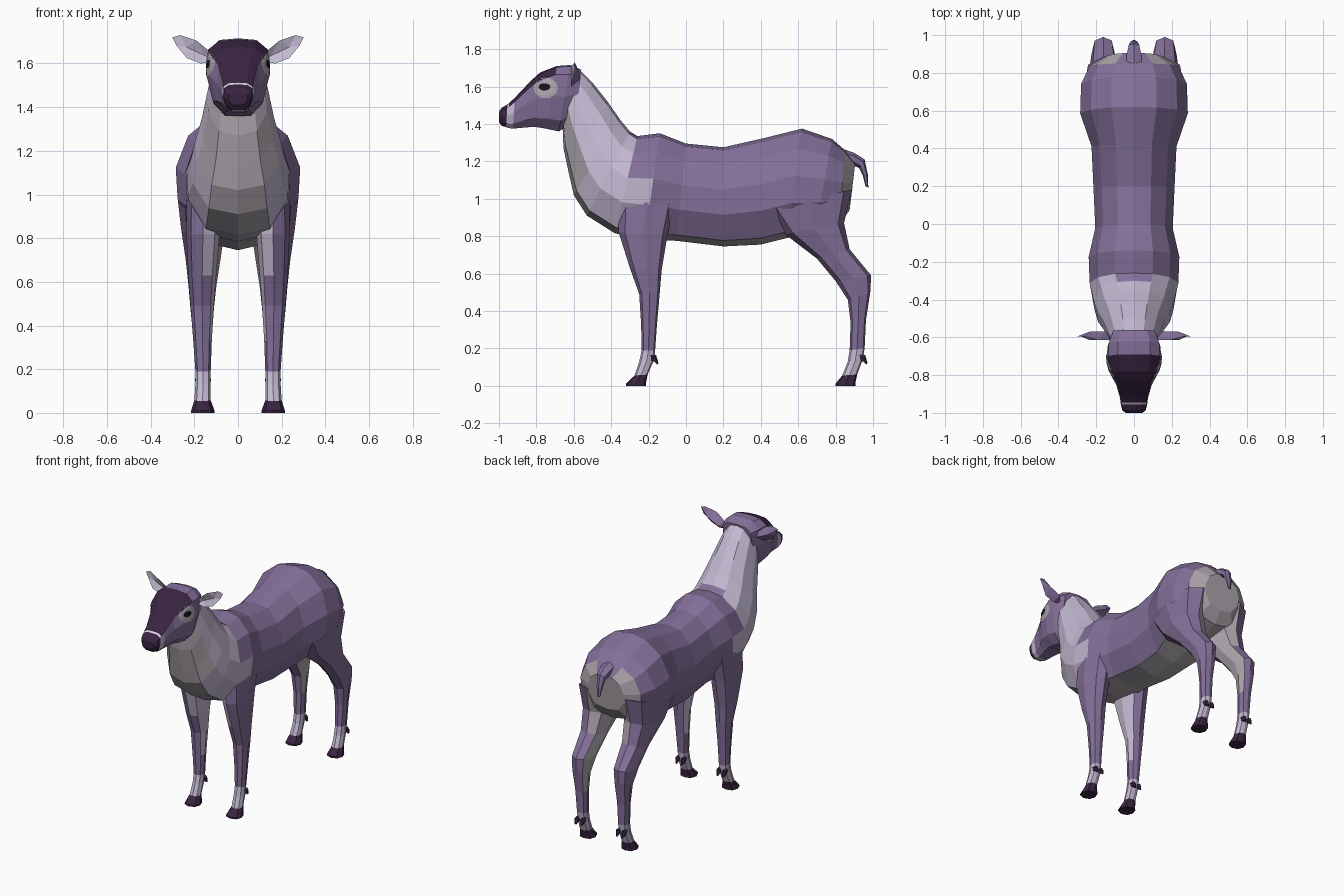
import bpy, bmesh, math
from mathutils import Vector
from mathutils.bvhtree import BVHTree

if "Cube" in bpy.data.objects:
    bpy.data.objects.remove(bpy.data.objects["Cube"])


def material(name, r, g, b):
    m = bpy.data.materials.new(name)
    lin = [((c / 255 + 0.055) / 1.055) ** 2.4 for c in (r, g, b)]
    m.diffuse_color = (*lin, 1)
    m.use_nodes = True
    m.node_tree.nodes["Principled BSDF"].inputs["Base Color"].default_value = m.diffuse_color
    return m


MATS = [material("purple coat", 132, 112, 154), material("pale lavender", 196, 186, 210),
        material("pale grey", 172, 165, 172), material("dark plum", 58, 36, 66),
        material("black", 24, 16, 26), material("nose stripe", 222, 212, 226)]
COAT, LAV, GREY, PLUM, BLACK, WHITE = range(6)


def finish(bm, name, rule):
    bmesh.ops.recalc_face_normals(bm, faces=bm.faces)
    bm.normal_update()
    me = bpy.data.meshes.new(name)
    for m in MATS:
        me.materials.append(m)
    for f in bm.faces:
        f.material_index = rule(f.calc_center_median(), f.normal)
    bm.to_mesh(me)
    bm.free()
    ob = bpy.data.objects.new(name, me)
    bpy.context.collection.objects.link(ob)
    return ob


def loft(name, rings, section, rule):
    """Each ring: (y, z) at one end, (y, z) at the other, centre x, half width."""
    bm = bmesh.new()
    loops = []
    for a, b, cx, w in rings:
        a, b = Vector(a), Vector(b)
        loops.append([bm.verts.new((cx + x * w, *b.lerp(a, t))) for x, t in section])
    n = len(section)
    for p, q in zip(loops, loops[1:]):
        for i in range(n):
            bm.faces.new((p[i], p[(i + 1) % n], q[(i + 1) % n], q[i]))
    bm.faces.new(loops[0])
    bm.faces.new(loops[-1])
    return finish(bm, name, rule)


def mirrored(half):
    return half + [(-x, t) for x, t in half[-2:0:-1]]


def round_section(n):
    return [(math.sin(2 * math.pi * i / n), 0.5 + 0.5 * math.cos(2 * math.pi * i / n)) for i in range(n)]


# Torso and neck
body_section = mirrored([(0, 1), (.42, .97), (.8, .82), (1, .57), (.97, .32), (.62, .06), (0, 0)])
body_rings = [((-.57, 1.69), (-.66, 1.39), 0, .12), ((-.50, 1.62), (-.655, 1.27), 0, .14),
              ((-.42, 1.52), (-.625, 1.13), 0, .165), ((-.35, 1.42), (-.60, 1.02), 0, .195),
              ((-.30, 1.36), (-.53, .91), 0, .215), ((-.26, 1.335), (-.38, .815), 0, .235),
              ((-.14, 1.35), (-.22, .785), 0, .24), ((0, 1.295), (-.05, .775), 0, .205),
              ((.2, 1.275), (.2, .745), 0, .215), ((.42, 1.325), (.4, .755), 0, .225),
              ((.62, 1.375), (.54, .79), 0, .285), ((.78, 1.32), (.69, .82), 0, .28),
              ((.85, 1.26), (.82, .86), 0, .235), ((.905, 1.19), (.875, .94), 0, .14)]


def body_rule(c, n):
    if c.y + 0.23 * (c.z - 1.33) < -.29 or (c.y < -.4 and n.y < -.2):
        return GREY if n.y < -.6 or n.z < -.6 else LAV
    if n.z < -.75 or (c.y > .83 and n.y > .5 and c.z < 1.2):
        return GREY
    return COAT


loft("body", body_rings, body_section, body_rule)

# Head
head_section = mirrored([(0, 1), (.6, .98), (.95, .86), (1, .52), (.8, .16), (.42, 0), (0, 0)])
head_rings = [((-.56, 1.69), (-.59, 1.42), 0, .115), ((-.62, 1.715), (-.68, 1.36), 0, .14),
              ((-.69, 1.71), (-.75, 1.375), 0, .145), ((-.78, 1.675), (-.81, 1.385), 0, .125),
              ((-.83, 1.63), (-.87, 1.38), 0, .095), ((-.915, 1.54), (-.925, 1.375), 0, .074),
              ((-.945, 1.512), (-.95, 1.378), 0, .071), ((-.955, 1.504), (-.962, 1.383), 0, .069),
              ((-.985, 1.487), (-.985, 1.39), 0, .062), ((-1, 1.465), (-1, 1.41), 0, .045)]


def head_rule(c, n):
    if c.y < -.957:
        return PLUM if c.z > 1.395 else LAV
    if c.y < -.947 and n.z > .3:
        return WHITE
    if c.y < -.69 and n.z > .42:
        return PLUM
    return LAV if c.y < -.92 else COAT


head = loft("head", head_rings, head_section, head_rule)
tree = BVHTree.FromPolygons([v.co for v in head.data.vertices],
                            [tuple(p.vertices) for p in head.data.polygons])


# Eyes: thin discs laid on the side of the head
def eye_disc(name, side, y, z, ry, rz, lift, mat):
    bm = bmesh.new()

    def point(k, a):
        py, pz = y + k * ry * math.cos(a), z + k * rz * math.sin(a)
        hit = tree.ray_cast(Vector((side, py, pz)), Vector((-side, 0, 0)))[0]
        if hit is None:
            hit = tree.find_nearest(Vector((side * .11, py, pz)))[0]
        return bm.verts.new((hit.x + side * lift, hit.y, hit.z))

    rows = [[point(k, math.tau * i / 10) for i in range(10)] for k in (.35, .7, 1)]
    bm.faces.new(rows[0])
    for p, q in zip(rows, rows[1:]):
        for i in range(10):
            bm.faces.new((p[i], p[(i + 1) % 10], q[(i + 1) % 10], q[i]))
    ob = finish(bm, name, lambda c, n: mat)
    if sum(p.normal.x for p in ob.data.polygons) * side < 0:
        ob.data.flip_normals()


# Ears: leaf shape, hollow pale front and coat-coloured back
EAR = [(.11, 1.61), (.17, 1.60), (.235, 1.625), (.28, 1.68), (.30, 1.72), (.265, 1.73), (.19, 1.705), (.13, 1.655)]


def ear(name, side):
    bm = bmesh.new()
    rim = [bm.verts.new((side * x, -.615 + .02 * (x > .25), z)) for x, z in EAR]
    mids = [[bm.verts.new((side * x, y, z)) for x, z in ((.15, 1.635), (.235, 1.675))]
            for y in (-.595, -.57)]
    for m in mids:
        for i in range(8):
            a, b = rim[i], rim[(i + 1) % 8]
            bm.faces.new((a, b, m[1 if 2 <= i <= 5 else 0]))
        bm.faces.new((rim[2], m[1], m[0]))
        bm.faces.new((rim[6], m[0], m[1]))
    finish(bm, name, lambda c, n: LAV if n.y < 0 else COAT)


# Legs: front point, back point, inner x, outer x
FRONT = [((-.36, .98), (-.06, .98), .08, .235), ((-.36, .82), (-.10, .80), .085, .236),
         ((-.30, .63), (-.13, .62), .10, .228), ((-.25, .49), (-.14, .50), .11, .218),
         ((-.24, .33), (-.155, .33), .12, .205), ((-.237, .19), (-.165, .19), .125, .195),
         ((-.25, .13), (-.17, .14), .125, .195), ((-.275, .055), (-.205, .06), .125, .20),
         ((-.32, .012), (-.215, .012), .108, .214), ((-.32, 0), (-.215, 0), .108, .216)]
HIND = [((.42, .94), (.89, 1.05), .03, .278), ((.53, .81), (.845, .87), .06, .26),
        ((.70, .68), (.875, .73), .08, .24), ((.80, .56), (.99, .59), .10, .226),
        ((.865, .46), (.985, .50), .11, .218), ((.88, .34), (.962, .35), .12, .205),
        ((.875, .19), (.955, .2), .125, .195), ((.865, .13), (.945, .14), .125, .195),
        ((.835, .055), (.915, .06), .125, .20), ((.80, .012), (.905, .012), .108, .214),
        ((.80, 0), (.905, 0), .108, .216)]

for side, label in ((1, "right"), (-1, "left")):
    def leg_rule(c, n):
        if c.z < .055:
            return PLUM
        if c.z < .17:
            return LAV
        inner = n.x * side < -.45
        if c.z > .4 and inner:
            return LAV if c.y < 0 else GREY
        if c.z > .7 and c.y > .8 and n.y > .5 and abs(c.x) < .17:
            return GREY
        return COAT

    for name, rings in (("front_leg", FRONT), ("hind_leg", HIND)):
        loft(f"{name}_{label}", [(a, b, side * (i + o) / 2, (o - i) / 2) for a, b, i, o in rings],
             [(0, 1), (.72, .87), (1, .5), (.72, .1), (0, 0), (-.72, .1), (-1, .5), (-.72, .87)], leg_rule)
    # Dewclaws behind each foot
    for name, y in (("front", -.175), ("hind", .943)):
        for k, x in (("inner", .138), ("outer", .182)):
            loft(f"{name}_dewclaw_{k}_{label}",
                 [((y - .015, .17), (y - .01, .13), side * x, .016),
                  ((y + .015, .165), (y + .005, .125), side * x, .016),
                  ((y + .028, .12), (y + .02, .112), side * x, .006)],
                 round_section(5), lambda c, n: PLUM)
    ear(f"ear_{label}", side)
    eye_disc(f"eye_patch_{label}", side, -.75, 1.592, .066, .056, .004, GREY)
    eye_disc(f"eye_{label}", side, -.757, 1.598, .032, .02, .009, BLACK)

# Tail
loft("tail", [((.83, 1.27), (.85, 1.18), 0, .05), ((.90, 1.245), (.89, 1.18), 0, .045),
              ((.955, 1.21), (.925, 1.165), 0, .032), ((.972, 1.13), (.945, 1.125), 0, .022),
              ((.975, 1.06), (.96, 1.065), 0, .01)], round_section(6), lambda c, n: COAT)
